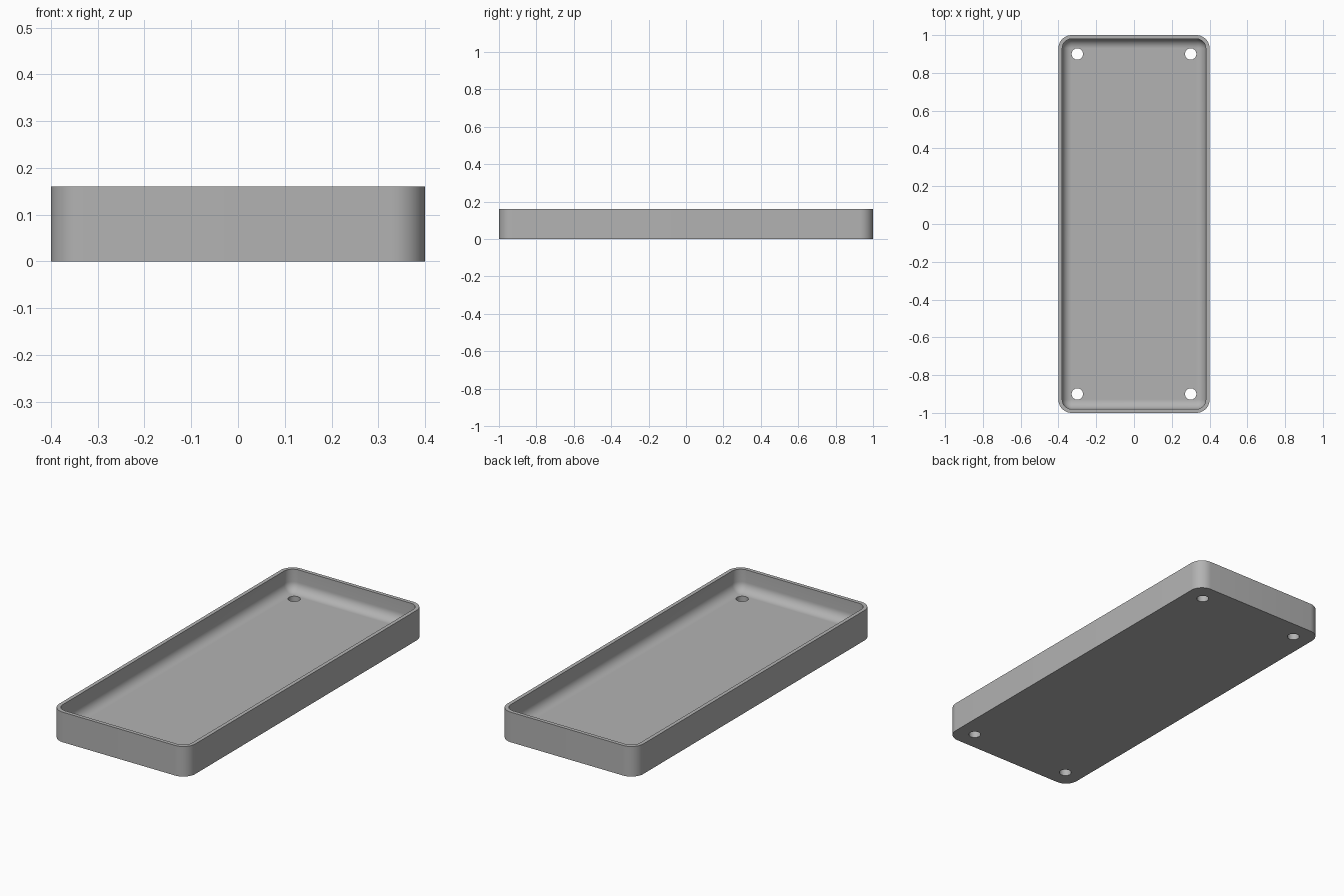
import bpy, bmesh, math

cube = bpy.data.objects.get("Cube")
if cube:
    bpy.data.objects.remove(cube, do_unlink=True)

WIDTH, LENGTH, HEIGHT = 0.8, 2.0, 0.16
CORNER, WALL, FLOOR, FILLET = 0.07, 0.02, 0.045, 0.049
SEGMENTS = 10

grey = bpy.data.materials.new("plain grey")
grey.use_nodes = True
colour = (0.45, 0.45, 0.45, 1)
grey.diffuse_color = colour
grey.node_tree.nodes["Principled BSDF"].inputs["Base Color"].default_value = colour


def ring(bm, inset, z):
    """Rounded rectangle of vertices, inset from the outer outline."""
    radius = CORNER - inset
    cx, cy = WIDTH / 2 - CORNER, LENGTH / 2 - CORNER
    verts = []
    for k, (sx, sy) in enumerate([(1, 1), (-1, 1), (-1, -1), (1, -1)]):
        for i in range(SEGMENTS + 1):
            a = math.pi / 2 * (k + i / SEGMENTS)
            verts.append(bm.verts.new((sx * cx + radius * math.cos(a),
                                       sy * cy + radius * math.sin(a), z)))
    return verts


# Tray shell: outer wall, rim, inner wall and filleted floor
bm = bmesh.new()
levels = [(0, 0), (0, HEIGHT), (WALL, HEIGHT)]
for i in range(SEGMENTS + 1):
    a = math.pi / 2 * i / SEGMENTS
    levels.append((WALL + FILLET * (1 - math.cos(a)),
                   FLOOR + FILLET * (1 - math.sin(a))))
rings = [ring(bm, inset, z) for inset, z in levels]
for low, high in zip(rings, rings[1:]):
    for i in range(len(low)):
        j = (i + 1) % len(low)
        bm.faces.new((low[i], low[j], high[j], high[i]))
bm.faces.new(rings[0][::-1])
bm.faces.new(rings[-1])
bmesh.ops.recalc_face_normals(bm, faces=bm.faces)
mesh = bpy.data.meshes.new("tray")
bm.to_mesh(mesh)
bm.free()
tray = bpy.data.objects.new("tray", mesh)
bpy.context.collection.objects.link(tray)
mesh.materials.append(grey)

# Screw holes through the floor near the corners
bpy.context.view_layer.objects.active = tray
for sx in (-1, 1):
    for sy in (-1, 1):
        bpy.ops.mesh.primitive_cylinder_add(vertices=32, radius=0.03, depth=0.2,
                                            location=(sx * 0.3, sy * 0.9, 0))
        cutter = bpy.context.object
        cutter.name = "hole_cutter"
        cutter.hide_render = True
        cutter.data.materials.append(grey)
        bpy.context.view_layer.objects.active = tray
        cut = tray.modifiers.new("screw_hole", 'BOOLEAN')
        cut.operation = 'DIFFERENCE'
        cut.solver = 'EXACT'
        cut.object = cutter
        bpy.ops.object.modifier_apply(modifier=cut.name)
        bpy.data.objects.remove(cutter, do_unlink=True)

# Smooth curved walls, keep the rim and hole edges crisp
bpy.ops.object.select_all(action='DESELECT')
tray.select_set(True)
bpy.context.view_layer.objects.active = tray
bpy.ops.object.shade_smooth_by_angle(angle=math.radians(35))
